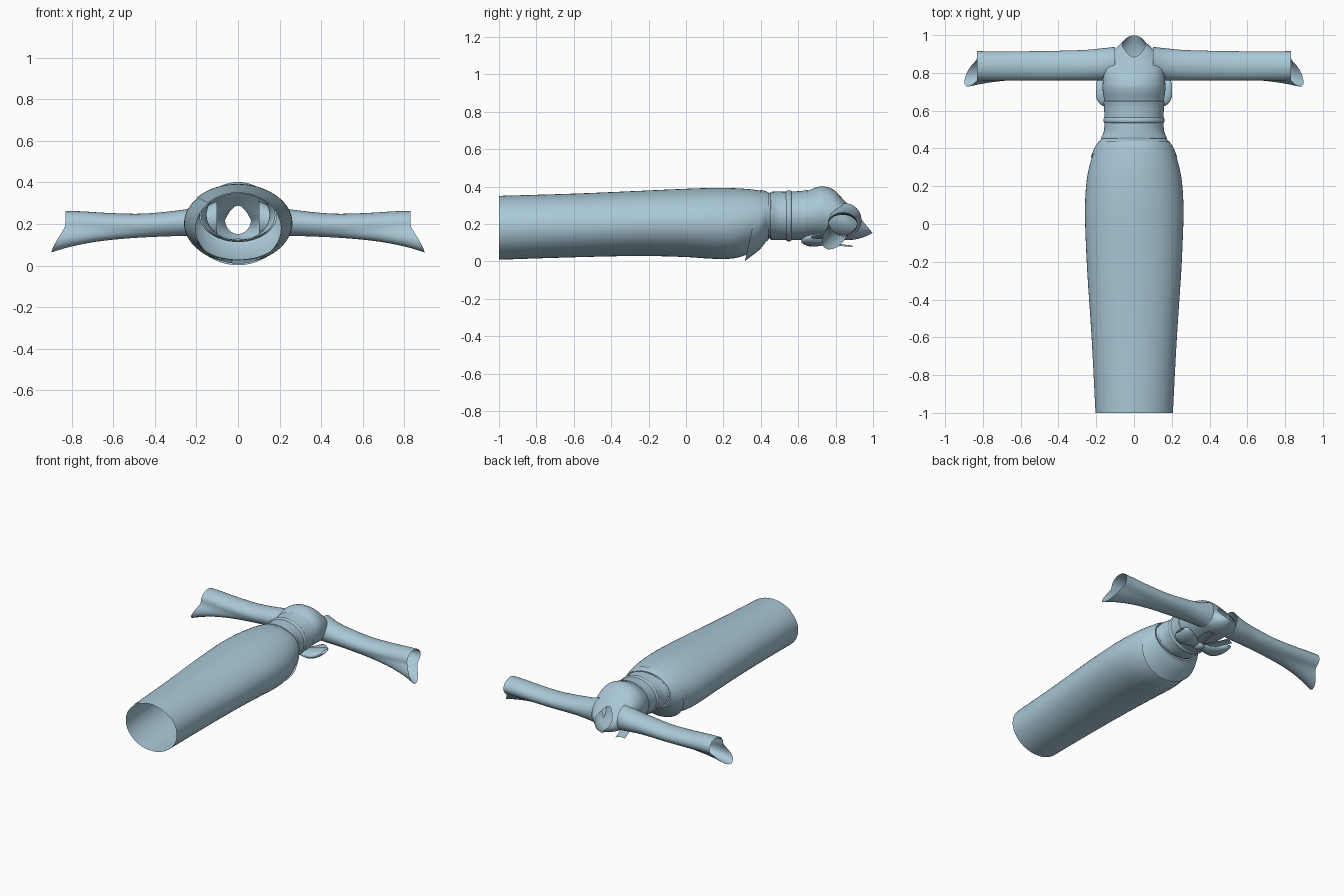
import bpy, bmesh, math

if "Cube" in bpy.data.objects:
    bpy.data.objects.remove(bpy.data.objects["Cube"])

mat = bpy.data.materials.new("pale_blue_cloth")
mat.diffuse_color = (0.40, 0.58, 0.68, 1)
mat.use_nodes = True
mat.node_tree.nodes["Principled BSDF"].inputs["Base Color"].default_value = mat.diffuse_color


def make(name, rows, closed=True):
    """Skin a grid of points, row by row, into a smooth cloth shell."""
    bm = bmesh.new()
    grid = [[bm.verts.new(p) for p in r] for r in rows]
    n = len(rows[0])
    for a, b in zip(grid, grid[1:]):
        for i in range(n if closed else n - 1):
            j = (i + 1) % n
            bm.faces.new((a[i], a[j], b[j], b[i]))
    bmesh.ops.recalc_face_normals(bm, faces=bm.faces)
    me = bpy.data.meshes.new(name)
    bm.to_mesh(me)
    bm.free()
    ob = bpy.data.objects.new(name, me)
    bpy.context.collection.objects.link(ob)
    me.materials.append(mat)
    bpy.ops.object.select_all(action='DESELECT')
    bpy.context.view_layer.objects.active = ob
    ob.select_set(True)
    bpy.ops.object.shade_smooth_by_angle(angle=math.radians(45))
    return ob


def smooth(keys, steps=4):
    """Catmull-Rom interpolation between key rows."""
    out = []
    for i in range(len(keys) - 1):
        p0, p1, p2 = keys[max(i - 1, 0)], keys[i], keys[i + 1]
        p3 = keys[min(i + 2, len(keys) - 1)]
        for s in range(steps):
            t = s / steps
            out.append([0.5 * (2 * b + (c - a) * t + (2 * a - 5 * b + 4 * c - d) * t * t
                               + (3 * b - a - 3 * c + d) * t ** 3)
                        for a, b, c, d in zip(p0, p1, p2, p3)])
    return out + [list(keys[-1])]


def point(row, t, off=0.0):
    """Point on an oval ring: front y, front z, back y, back z, half width."""
    yf, zf, yb, zb, w = row[:5]
    c, s = math.cos(t), math.sin(t)
    vee = row[5] if len(row) > 5 else 0
    x = (w + off) * c
    if s > 0 and vee:                       # pinch the front into a V
        x = x * (1 - vee) + vee * w * math.copysign(1 - 2 * math.asin(min(s, 1)) / math.pi, c)
    h = s * (0.5 + off / max(abs(zf - zb), 0.05))
    return (x, (yf + yb) / 2 + (yf - yb) * h, (zf + zb) / 2 + (zf - zb) * h)


def tube(name, keys, n=48, off=0.0, steps=4):
    return make(name, [[point(r, 2 * math.pi * i / n, off) for i in range(n)]
                       for r in smooth(keys, steps)])


# wrapped skirt: a spiral sheet overlapping itself across the front
skirt = [(y, hi, y, lo, w) for y, hi, lo, w in (
    (-1, .345, .012, .202), (-.6, .357, .025, .223), (-.25, .372, .032, .246),
    (0, .383, .026, .257), (.12, .387, .018, .257), (.22, .387, .016, .25),
    (.3, .384, .03, .236), (.38, .376, .07, .212), (.44, .366, .118, .182))]
sheet = []
for r in smooth(skirt):
    edge = math.radians(134 + 6 * (r[0] + 1) / 1.4)
    sheet.append([point(r, edge - math.radians(450) * i / 72, .006 * (1 - i / 72))
                  for i in range(73)])
make("wrapped_skirt", sheet, closed=False)

# folded cloth hanging below the belt, longest at the back
tube("waist_fold", [(.44, .370, .432, .112, .187), (.425, .376, .39, .06, .207),
                    (.40, .383, .315, .002, .228)])

# bodice, its last ring is the open V neck
tube("bodice", [
    (.44, .364, .44, .122, .18, 0), (.47, .366, .47, .12, .163, 0),
    (.52, .368, .52, .12, .152, 0), (.6, .37, .6, .12, .153, 0),
    (.65, .378, .65, .122, .157, 0), (.70, .397, .70, .122, .165, 0),
    (.74, .401, .74, .122, .166, 0), (.79, .383, .81, .118, .16, 0),
    (.835, .338, .885, .115, .148, 0), (.868, .305, .945, .128, .112, .3),
    (.885, .288, .998, .152, .062, .9)])

# belt with a raised lip at each end and a cord round its middle
tube("belt", [(.452, .366, .452, .119, .172), (.457, .372, .457, .115, .174),
              (.49, .373, .49, .114, .16), (.55, .373, .55, .114, .156),
              (.62, .377, .62, .115, .159), (.647, .382, .647, .117, .162),
              (.65, .377, .65, .121, .156)])
tube("belt_cord", [(y, .374 + d, y, .113 - d, .156 + d) for y, d in
                   ((.535, -.002), (.54, .004), (.55, .006), (.56, .004), (.565, -.002))])

# sleeves: x, centre y, centre z, radius y, radius z, droop of the hanging edge
sleeve = [(.10, .853, .222, .085, .088, 0), (.17, .845, .212, .085, .073, 0),
          (.27, .84, .206, .081, .062, .05), (.45, .838, .196, .078, .054, .18),
          (.62, .837, .198, .077, .055, .55), (.75, .837, .203, .077, .058, 1.1),
          (.83, .838, .205, .077, .058, 1.65)]
for side, label in ((1, "right"), (-1, "left")):
    rows = []
    for x, cy, cz, ry, rz, droop in smooth(sleeve):
        ring = []
        for i in range(48):
            t = 2 * math.pi * i / 48
            d = (t - math.radians(245) + math.pi) % (2 * math.pi) - math.pi
            peak = math.exp(-(d / .5) ** 2)
            k = 1 + droop * peak
            ring.append((side * (x + .068 * peak * max(0, (x - .4) / .43)),
                         cy + ry * k * math.cos(t), cz + rz * k * math.sin(t)))
        rows.append(ring)
    make(label + "_sleeve", rows)

    # back bow: a flattened loop and a loose ribbon end on each side
    loop = []
    for x, y, z, ry, rz in smooth([(.0, .67, .115, .02, .012), (.06, .675, .108, .05, .022),
                                   (.13, .69, .11, .075, .03), (.18, .705, .122, .07, .024),
                                   (.2, .71, .13, .04, .008)], 3):
        loop.append([(side * x, y + ry * math.cos(a), z + rz * math.sin(a))
                     for a in (2 * math.pi * i / 20 for i in range(20))])
    make(label + "_bow_loop", loop)
    ribbon = smooth([(.02, .69, .10), (.05, .76, .092), (.07, .82, .085), (.085, .88, .078)], 3)
    make(label + "_ribbon_end", [[(side * (x + u * .03), y - u * .012, z + .008 * (1 - u * u))
                                  for u in (-1, -.5, 0, .5, 1)] for x, y, z in ribbon], closed=False)

# knot holding the bow
tube("bow_knot", [(.635, .115, .635, .10, .01), (.645, .128, .645, .085, .026),
                  (.67, .13, .67, .08, .03), (.695, .128, .695, .085, .026),
                  (.705, .115, .705, .10, .01)], n=20)
